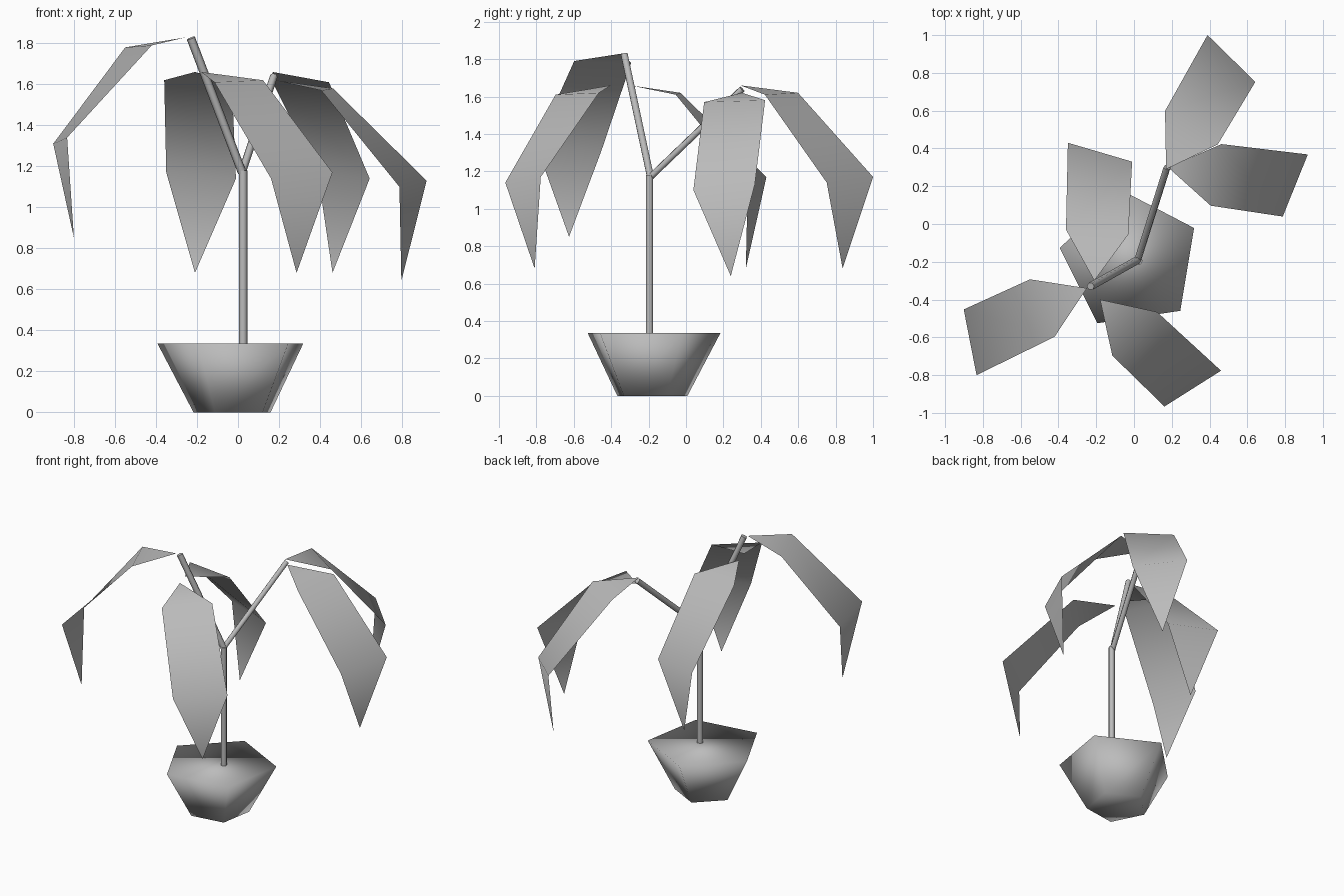
import bpy, bmesh, math
from mathutils import Vector, Matrix

if "Cube" in bpy.data.objects:
    bpy.data.objects.remove(bpy.data.objects["Cube"])

GREY = (0.5, 0.5, 0.5, 1.0)
grey = bpy.data.materials.new("plain_grey")
grey.use_nodes = True
grey.diffuse_color = GREY
grey.node_tree.nodes["Principled BSDF"].inputs["Base Color"].default_value = GREY


def finish(name, bm):
    mesh = bpy.data.meshes.new(name)
    bm.to_mesh(mesh)
    bm.free()
    mesh.materials.append(grey)
    obj = bpy.data.objects.new(name, mesh)
    bpy.context.collection.objects.link(obj)
    return obj


def frustum(name, start, end, r0, r1, sides, turn=0.0, smooth_caps=False):
    """Capped tapered prism running from start to end."""
    start, end = Vector(start), Vector(end)
    rot = Vector((0, 0, 1)).rotation_difference(end - start)
    bm = bmesh.new()
    rings = []
    for centre, r in ((start, r0), (end, r1)):
        angles = [math.radians(turn) + math.tau * i / sides for i in range(sides)]
        rings.append([bm.verts.new(centre + rot @ Vector((r * math.cos(a), r * math.sin(a), 0)))
                      for a in angles])
    low, high = rings
    for i in range(sides):
        j = (i + 1) % sides
        bm.faces.new((low[i], low[j], high[j], high[i])).smooth = True
    bm.faces.new(low[::-1]).smooth = smooth_caps
    bm.faces.new(high).smooth = smooth_caps
    return finish(name, bm)


# Drooping leaf outline: distance outwards, sideways offset, height
LEAF = [(0, 0, 0), (0.27, 0.15, -0.04), (0.73, 0.14, -0.49),
        (0.62, 0, -0.98), (0.63, -0.2, -0.52), (0.245, -0.18, -0.05)]


def leaf(name, base, heading):
    bm = bmesh.new()
    place = Matrix.Translation(base) @ Matrix.Rotation(math.radians(heading), 4, 'Z')
    root, a, b, tip, c, d = [bm.verts.new(place @ Vector(p)) for p in LEAF]
    for loop in ((root, d, a), (a, d, c, b), (b, c, tip)):
        bm.faces.new(loop).smooth = True
    return finish(name, bm)


# Five-sided pot, softly shaded all over
frustum("pot", (-0.02, -0.19, 0), (-0.02, -0.19, 0.335), 0.2, 0.378, 5, 26.5, True)

# Stem and its two branches
fork = (0.02, -0.19, 1.17)
frustum("stem", (0.025, -0.195, 0.3), (0.025, -0.195, 1.18), 0.021, 0.021, 6)
frustum("right_branch", fork, (-0.23, -0.33, 1.825), 0.021, 0.021, 6)
frustum("left_branch", fork, (0.175, 0.3, 1.64), 0.019, 0.019, 6)

# Leaves: attachment point and compass heading
for name, base, heading in (
        ("top_leaf", (-0.25, -0.34, 1.83), 207.4),
        ("back_right_leaf", (-0.21, -0.3, 1.66), 90),
        ("front_leaf", (-0.18, -0.4, 1.66), -41.3),
        ("back_left_leaf", (0.17, 0.29, 1.66), 62),
        ("left_leaf", (0.18, 0.3, 1.62), -5.6)):
    leaf(name, base, heading)
